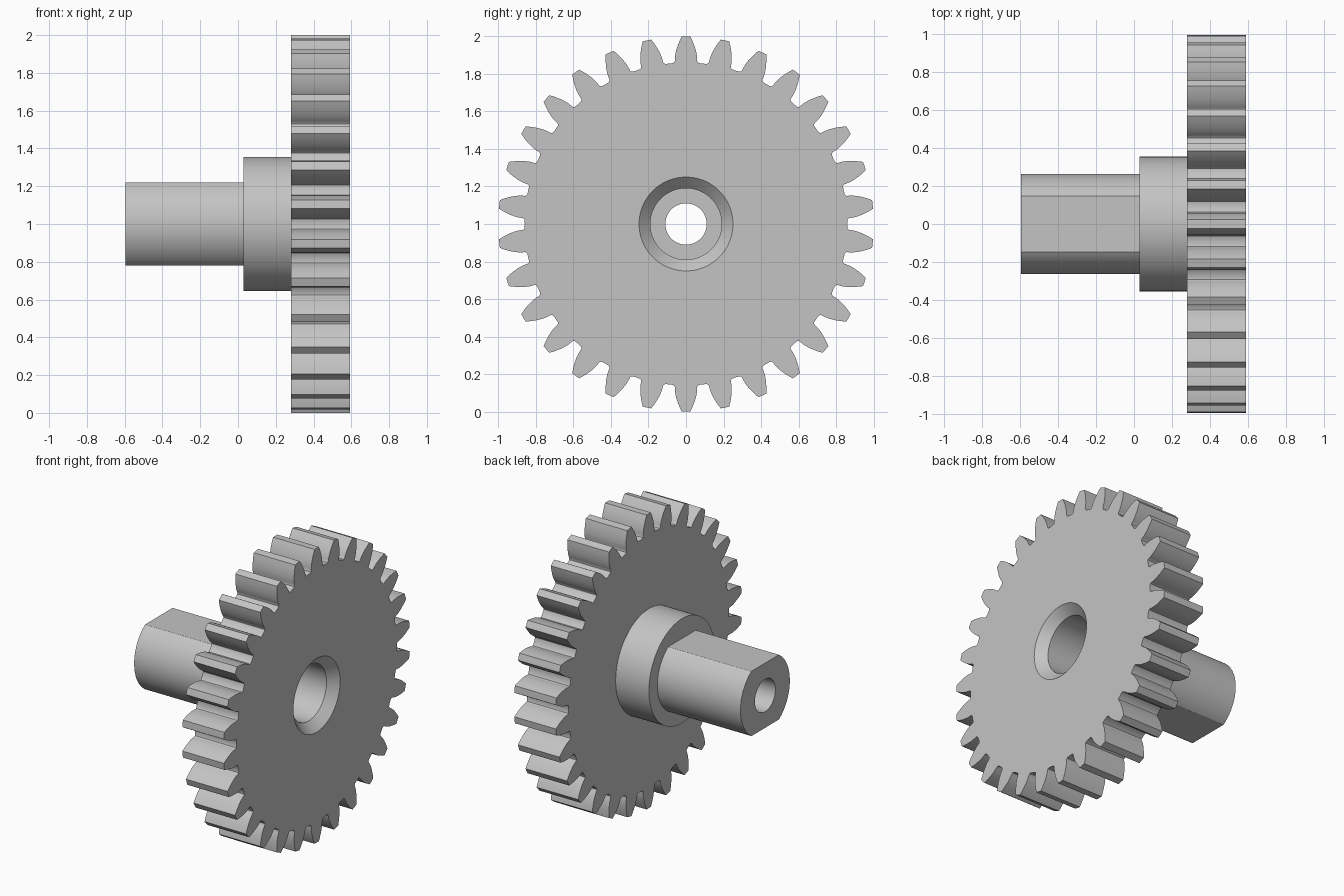
import bpy, bmesh, math

cube = bpy.data.objects.get("Cube")
if cube:
    bpy.data.objects.remove(cube, do_unlink=True)

# Main dimensions: stations along x, and radii about the axis at z = 1
X_END, X_COLLAR, X_BACK, X_FRONT = -0.595, 0.03, 0.28, 0.592
X_BORE = X_FRONT - 0.06
R_SHAFT, R_COLLAR, R_BORE, R_HOLE, R_CHAMFER = 0.265, 0.355, 0.19, 0.11, 0.25
FLAT = 0.22
TEETH = 30
R_TIP, R_ROOT = 1.0, 0.859

steel = bpy.data.materials.new("light grey steel")
steel.use_nodes = True
grey = (0.55, 0.55, 0.55, 1)
steel.diffuse_color = grey
steel.node_tree.nodes["Principled BSDF"].inputs["Base Color"].default_value = grey


def circle(x, r, angles, flat=None):
    """Ring around the axis, optionally cut by flats above and below."""
    ring = []
    for a in angles:
        z = r * math.cos(a)
        if flat:
            z = max(-flat, min(flat, z))
        ring.append((x, r * math.sin(a), 1 + z))
    return ring


def loft(name, rings):
    """Skin consecutive rings with quads."""
    bm = bmesh.new()
    loops = [[bm.verts.new(p) for p in ring] for ring in rings]
    n = len(loops[0])
    for a, b in zip(loops, loops[1:]):
        for i in range(n):
            j = (i + 1) % n
            bm.faces.new((a[i], b[i], b[j], a[j]))
    mesh = bpy.data.meshes.new(name)
    bm.to_mesh(mesh)
    bm.free()
    mesh.materials.append(steel)
    obj = bpy.data.objects.new(name, mesh)
    bpy.context.collection.objects.link(obj)
    return obj


def tooth_outline():
    """Polar points (radius, angle) of an involute gear with root fillets."""
    pitch = R_TIP * TEETH / (TEETH + 2)
    pressure = math.radians(20)
    base = pitch * math.cos(pressure)
    inv = lambda a: math.tan(a) - a
    half = [(R_TIP, 0)]
    steps = 7
    for k in range(steps + 1):
        r = R_TIP + (base - R_TIP) * k / steps
        a = math.acos(min(1, base / r))
        half.append((r, math.pi / (2 * TEETH) + inv(pressure) - inv(a)))
    half += [(0.87, 0.0685), (0.863, 0.073), (0.86, 0.081)]
    one = [(r, -a) for r, a in reversed(half[1:])] + half + [(R_ROOT, math.pi / TEETH)]
    return [(r, a + t * math.tau / TEETH) for t in range(TEETH) for r, a in one]


outline = tooth_outline()
gear_angles = [a for r, a in outline]
round_angles = [math.tau * i / 96 for i in range(96)]


def gear_ring(x):
    return [(x, r * math.sin(a), 1 + r * math.cos(a)) for r, a in outline]


# Toothed wheel with the chamfered mouth of the bore
wheel = loft("gear_wheel", [
    circle(X_BACK, R_COLLAR, gear_angles),
    gear_ring(X_BACK),
    gear_ring(X_FRONT),
    circle(X_FRONT, R_CHAMFER, gear_angles),
    circle(X_BORE, R_BORE, gear_angles),
])

# Round collar behind the wheel
collar = loft("collar", [
    circle(X_COLLAR, R_SHAFT, round_angles, FLAT),
    circle(X_COLLAR, R_COLLAR, round_angles),
    circle(X_BACK, R_COLLAR, round_angles),
])

# Shaft with flats on top and bottom
shaft = loft("flatted_shaft", [
    circle(X_END, R_HOLE, round_angles),
    circle(X_END, R_SHAFT, round_angles, FLAT),
    circle(X_COLLAR, R_SHAFT, round_angles, FLAT),
])

# Stepped bore through the whole part
bore = loft("stepped_bore", [
    circle(X_BORE, R_BORE, round_angles),
    circle(X_COLLAR, R_BORE, round_angles),
    circle(X_COLLAR, R_HOLE, round_angles),
    circle(X_END, R_HOLE, round_angles),
])

bpy.ops.object.select_all(action="DESELECT")
for obj in (wheel, collar, shaft, bore):
    obj.select_set(True)
bpy.context.view_layer.objects.active = wheel
bpy.ops.object.shade_smooth_by_angle(angle=math.radians(30))
